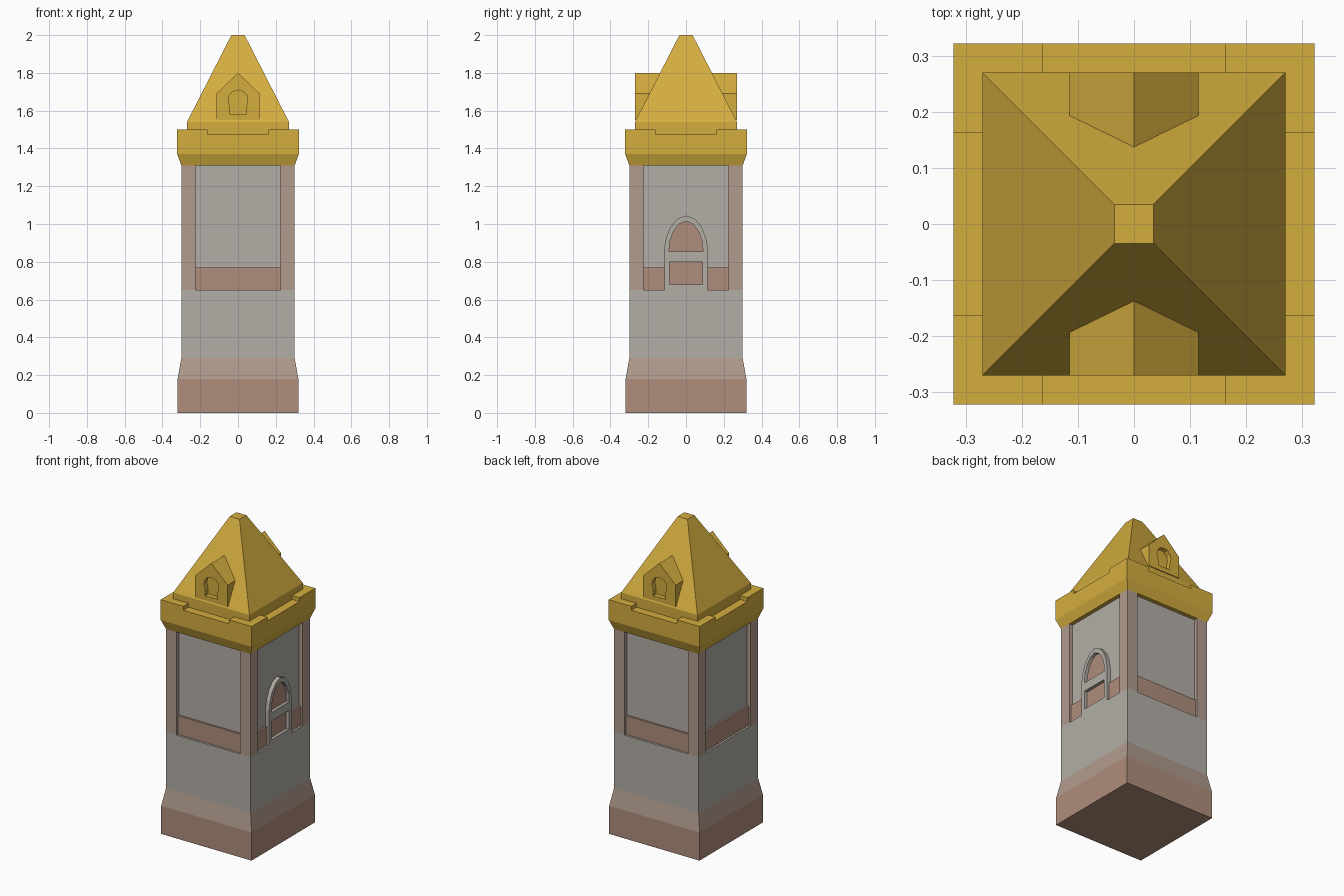
import bpy, bmesh
from math import pi
from mathutils import Matrix

if "Cube" in bpy.data.objects:
    bpy.data.objects.remove(bpy.data.objects["Cube"])


def material(name, rgb):
    m = bpy.data.materials.new(name)
    m.diffuse_color = (*rgb, 1)
    m.use_nodes = True
    m.node_tree.nodes["Principled BSDF"].inputs["Base Color"].default_value = m.diffuse_color
    return m


STONE = material("stone", (0.45, 0.42, 0.38))
BRICK = material("brick", (0.43, 0.27, 0.20))
BLEND = material("weathered_stone", (0.44, 0.33, 0.27))
GOLD = material("gold", (0.66, 0.42, 0.05))


def finish(name, bm, mats):
    bmesh.ops.recalc_face_normals(bm, faces=bm.faces)
    me = bpy.data.meshes.new(name)
    bm.to_mesh(me)
    bm.free()
    for m in mats:
        me.materials.append(m)
    ob = bpy.data.objects.new(name, me)
    bpy.context.collection.objects.link(ob)
    return ob


def square_stack(name, rings, mats):
    """Square rings (z, half width, material index of the band above), capped."""
    bm = bmesh.new()
    loops = [[bm.verts.new((sx * h, sy * h, z)) for sx, sy in
              ((-1, -1), (1, -1), (1, 1), (-1, 1))] for z, h, _ in rings]
    for (a, b), ring in zip(zip(loops, loops[1:]), rings):
        for i in range(4):
            j = (i + 1) % 4
            bm.faces.new((a[i], a[j], b[j], b[i])).material_index = ring[2]
    bm.faces.new(loops[0]).material_index = rings[0][2]
    bm.faces.new(loops[-1]).material_index = rings[-1][2]
    return finish(name, bm, mats)


def prism(name, pts, d0, d1, axis, mat, turn=0):
    """Extrude a 2D outline along an axis, then turn it about z in quarter turns."""
    place = {"x": lambda u, v, d: (d, u, v), "y": lambda u, v, d: (u, d, v),
             "z": lambda u, v, d: (u, v, d)}[axis]
    bm = bmesh.new()
    a = [bm.verts.new(place(u, v, d0)) for u, v in pts]
    b = [bm.verts.new(place(u, v, d1)) for u, v in pts]
    bm.faces.new(a)
    bm.faces.new(b)
    for i in range(len(pts)):
        j = (i + 1) % len(pts)
        bm.faces.new((a[i], a[j], b[j], b[i]))
    bm.transform(Matrix.Rotation(turn * pi / 2, 4, "Z"))
    return finish(name, bm, [mat])


def rect(u0, u1, v0, v1):
    return [(u0, v0), (u1, v0), (u1, v1), (u0, v1)]


def mirrored(half):
    """Outline from its right half, listed bottom to apex on the centre line."""
    return half + [(-u, v) for u, v in reversed(half[:-1])]


def cut(ob, cutter):
    mod = ob.modifiers.new("cut", "BOOLEAN")
    mod.operation, mod.solver, mod.object = "DIFFERENCE", "EXACT", cutter
    bpy.context.view_layer.objects.active = ob
    bpy.ops.object.modifier_apply(modifier=mod.name)


def discard(ob):
    bpy.data.objects.remove(ob, do_unlink=True)


# Tower body: plinth, taper, shaft and recessed upper core
square_stack("tower_body", [(0, .32, 0), (.18, .32, 1), (.29, .30, 2), (.65, .30, 2),
                            (.65, .275, 2), (1.31, .275, 2)], [BRICK, BLEND, STONE])

# Corner posts and brick bands at the foot of each recessed panel
for k in range(4):
    prism(f"corner_post_{k}", rect(.225, .30, .225, .30), .65, 1.31, "z", BLEND, k)
    spans = [(-.225, -.11), (.11, .225)] if k == 0 else [(-.225, .225)]
    for n, (u0, u1) in enumerate(spans):
        prism(f"brick_band_{k}_{n}", rect(u0, u1, .65, .77), .27, .287, "x", BRICK, k)

# Pointed doorway on the right side
outer = mirrored([(.115, .65), (.115, .87), (.105, .93), (.082, .985), (.045, 1.028), (0, 1.045)])
inner = mirrored([(.09, .855), (.085, .91), (.067, .96), (.037, 1.0), (0, 1.015)])
frame = prism("door_frame", outer, .27, .30, "x", STONE)
for outline in (inner, rect(-.088, .088, .68, .80)):
    c = prism("cutter", outline, .25, .35, "x", STONE)
    cut(frame, c)
    discard(c)
prism("door_panel", rect(-.1, .1, .67, .87), .27, .28, "x", BRICK)
prism("door_arch_panel", [(u * 1.05, v) for u, v in inner], .27, .28, "x", BRICK)

# Cornice and pyramid roof
roof = square_stack("roof", [(1.31, .27, 0), (1.31, .30, 0), (1.37, .322, 0), (1.475, .322, 0),
                             (1.475, .27, 0), (1.54, .27, 0), (2.0, .035, 0)], [GOLD])

# Raised parapet corners
for k in range(4):
    prism(f"parapet_corner_{k}", [(.322, .322), (.162, .322), (.162, .27), (.27, .27),
                                  (.27, .162), (.322, .162)], 1.475, 1.50, "z", GOLD, k)

# Gabled dormers with arched window recesses, front and back
gable = mirrored([(.115, 1.55), (.115, 1.69), (0, 1.80)])
window = mirrored([(.043, 1.58), (.043, 1.62), (.052, 1.65), (.047, 1.68), (.028, 1.701), (0, 1.709)])
for k, side in ((0, "front"), (2, "back")):
    dormer = prism(f"{side}_dormer", gable, -.27, -.137, "y", GOLD, k)
    c = prism("cutter", window, -.32, -.24, "y", GOLD, k)
    cut(dormer, c)
    cut(roof, c)
    discard(c)
